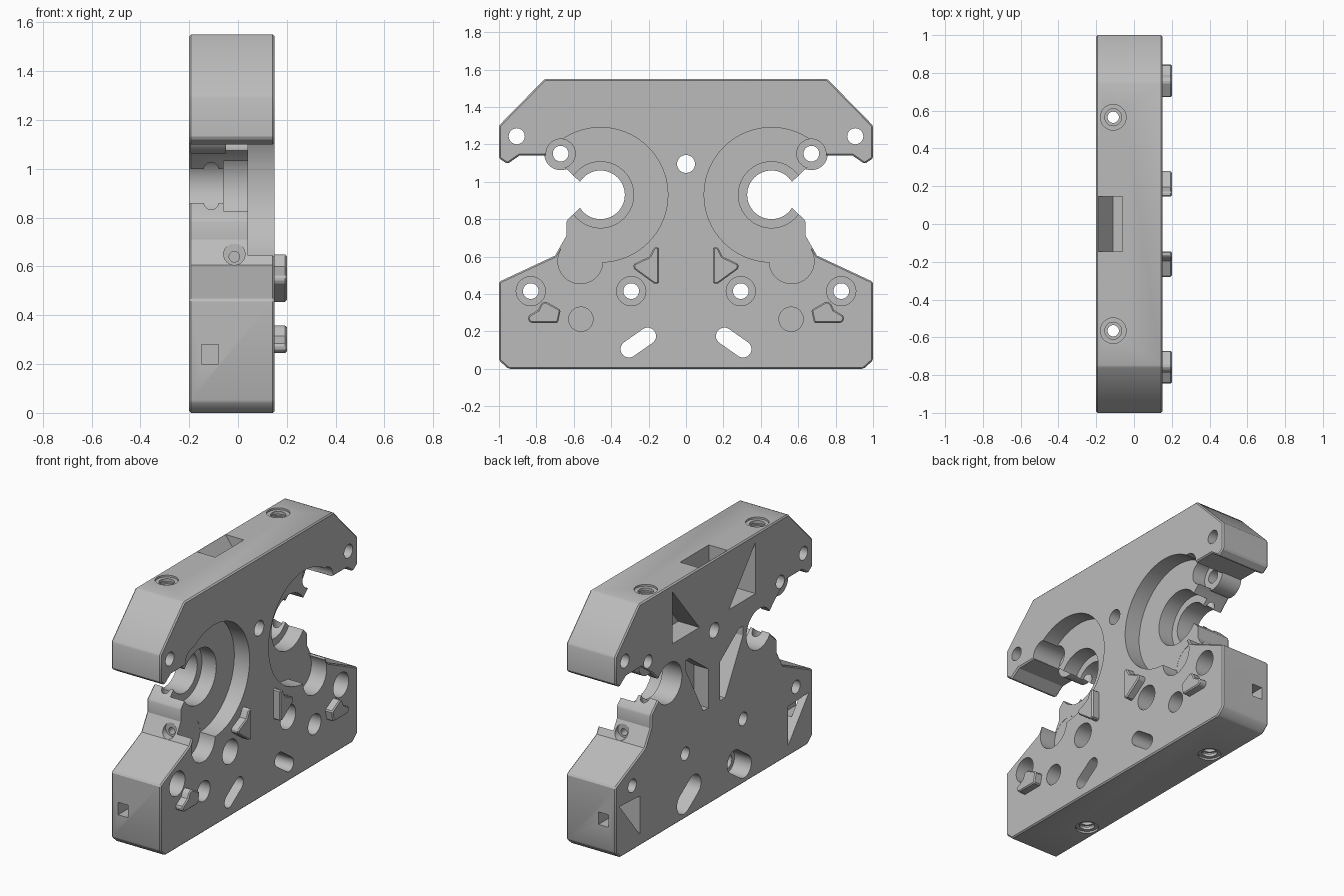
import bpy, bmesh, math

if "Cube" in bpy.data.objects:
    bpy.data.objects.remove(bpy.data.objects["Cube"], do_unlink=True)

grey = bpy.data.materials.new("plain_grey")
grey.use_nodes = True
COLOUR = (0.5, 0.5, 0.5, 1)
grey.diffuse_color = COLOUR
grey.node_tree.nodes["Principled BSDF"].inputs["Base Color"].default_value = COLOUR

XL, XR, OUT = -0.2, 0.15, 0.3      # plate faces and cutter overshoot
PLACE = {"x": lambda p, t: (t, p[0], p[1]),
         "y": lambda p, t: (p[0], t, p[1]),
         "z": lambda p, t: (p[0], p[1], t)}


def circle(cx, cy, r, n=40):
    return [(cx + r * math.cos(i * math.tau / n), cy + r * math.sin(i * math.tau / n))
            for i in range(n)]


def capsule(a, b, r, n=14):
    ang = math.atan2(b[1] - a[1], b[0] - a[0])
    pts = []
    for c, start in ((b, ang - math.pi / 2), (a, ang + math.pi / 2)):
        pts += [(c[0] + r * math.cos(start + math.pi * i / n),
                 c[1] + r * math.sin(start + math.pi * i / n)) for i in range(n + 1)]
    return pts


def prism(name, pts, a, b, axis="x", pair=True):
    """Extrude a profile along an axis, optionally with its twin across y."""
    bm = bmesh.new()
    for side in ((1, -1) if pair else (1,)):
        ends = []
        for t in (a, b):
            ring = [PLACE[axis](p, t) for p in pts]
            ends.append([bm.verts.new((x, y * side, z)) for x, y, z in ring])
        bm.faces.new(ends[0])
        bm.faces.new(ends[1][::-1])
        for i in range(len(pts)):
            j = (i + 1) % len(pts)
            bm.faces.new((ends[0][j], ends[0][i], ends[1][i], ends[1][j]))
    bmesh.ops.recalc_face_normals(bm, faces=bm.faces)
    mesh = bpy.data.meshes.new(name)
    bm.to_mesh(mesh)
    bm.free()
    mesh.materials.append(grey)
    obj = bpy.data.objects.new(name, mesh)
    bpy.context.collection.objects.link(obj)
    return obj


def apply(obj, mod):
    bpy.ops.object.select_all(action="DESELECT")
    bpy.context.view_layer.objects.active = obj
    obj.select_set(True)
    bpy.ops.object.modifier_apply(modifier=mod.name)


def soften(obj, width):
    mod = obj.modifiers.new("edge", "BEVEL")
    mod.width, mod.segments, mod.limit_method = width, 1, "ANGLE"
    mod.angle_limit = math.radians(40)
    apply(obj, mod)


def combine(tool, operation="DIFFERENCE"):
    mod = plate.modifiers.new("shape", "BOOLEAN")
    mod.object, mod.operation, mod.solver = tool, operation, "EXACT"
    apply(plate, mod)
    bpy.data.objects.remove(tool, do_unlink=True)


def cut(pts, a, b, axis="x", pair=True):
    combine(prism("cutter", pts, a, b, axis, pair))


# Main plate outline: one half, then its mirror
half = [(-0.95, 0), (-1, 0.045), (-1, 0.465), (-0.7, 0.605), (-0.64, 0.71),
        (-0.64, 0.79), (-0.555, 0.872), (-0.51, 0.83), (-0.455, 0.93), (-0.51, 1.03),
        (-0.555, 0.988), (-0.63, 1.06), (-0.74, 1.14), (-0.89, 1.14), (-0.955, 1.095),
        (-1, 1.125), (-1, 1.3), (-0.755, 1.55)]
outline = half + [(-y, z) for y, z in reversed(half)]
plate = prism("main_plate", outline, XL, XR, pair=False)
soften(plate, 0.008)

# Screw seats beside the bearing pockets
combine(prism("screw_seat", circle(-0.67, 1.15, 0.088), XL + 0.005, -0.05), "UNION")

# Stepped bearing pockets with a lower lobe
HUB = (-0.457, 0.93)
cut(circle(*HUB, 0.36, 80), 0.042, OUT)
cut(circle(-0.565, 0.575, 0.12), 0.041, OUT)
cut(circle(*HUB, 0.177, 56), -0.06, OUT)
cut(circle(*HUB, 0.13, 48), -OUT, OUT)

# Screw holes and their counterbores
for y, z in ((-0.83, 0.415), (-0.293, 0.415), (-0.67, 1.15)):
    cut(circle(y, z, 0.078), -0.05 if z > 1 else 0.0, OUT)
    cut(circle(y, z, 0.042), -OUT, OUT)
cut(circle(-0.905, 1.243, 0.043), -OUT, OUT)
cut(circle(0, 1.095, 0.048), -OUT, OUT, pair=False)
cut(circle(-0.562, 0.265, 0.065), 0.02, OUT)

# Slanted slots, wider from the rear side
cut(capsule((-0.305, 0.105), (-0.205, 0.175), 0.045), -OUT, OUT)
cut(capsule((-0.305, 0.105), (-0.205, 0.175), 0.072), -OUT, -0.08)

# Rear triangular pockets and slanted slots
cut([(0.42, 1.5), (0.42, 1.17), (0.15, 1.17)], -OUT, -0.05)
cut([(0.75, 0.07), (0.75, 0.32), (0.96, 0.33)], -OUT, -0.05)
cut([(0.29, 1.01), (0.25, 1.01), (0.06, 0.87), (0.06, 0.62), (0.11, 0.62),
     (0.29, 0.95)], -OUT, -0.1)

# Square ports and angled screw holes in the end faces
cut([(-0.15, 0.2), (-0.08, 0.2), (-0.08, 0.28), (-0.15, 0.28)], -1.1, -0.78, "y")
cut(circle(-0.015, 0.65, 0.044, 24), -0.75, -0.65, "y")
cut(circle(-0.015, 0.64, 0.022, 16), -0.75, -0.5, "y")

# Tapered top pocket
cut([(XL + 0.002, 1.56), (-0.06, 1.56), (-0.06, 1.44), (-0.11, 1.44)],
    -0.145, 0.145, "y", pair=False)

# Vertical rod holes with ridged mouths at top and bottom
ROD = (-0.11, -0.565)
cut(circle(*ROD, 0.03, 24), -0.1, 1.7, "z")
for edge, inward in ((1.55, -1), (0, 1)):
    cut(circle(*ROD, 0.045, 28), edge - inward * 0.05, edge + inward * 0.13, "z")
    cut(circle(*ROD, 0.068, 28), edge - inward * 0.05, edge + inward * 0.012, "z")
    for k in range(1, 4):
        start = edge + inward * 0.03 * k
        cut(circle(*ROD, 0.058, 28), start, start + inward * 0.014, "z")

# Raised locating bosses
bosses = [
    prism("triangular_bosses", [(-0.145, 0.65), (-0.17, 0.65), (-0.195, 0.6),
          (-0.28, 0.56), (-0.28, 0.535), (-0.17, 0.455), (-0.145, 0.455)], 0.14, 0.2),
    prism("curved_bosses", [(-0.847, 0.265), (-0.83, 0.245), (-0.685, 0.245),
          (-0.67, 0.315), (-0.75, 0.36), (-0.775, 0.35), (-0.79, 0.315),
          (-0.84, 0.285)], 0.14, 0.2)]
for boss in bosses:
    soften(boss, 0.007)

# Smooth round walls, crisp edges
bpy.ops.object.select_all(action="DESELECT")
for obj in [plate] + bosses:
    obj.select_set(True)
bpy.context.view_layer.objects.active = plate
bpy.ops.object.shade_smooth_by_angle(angle=math.radians(25))
